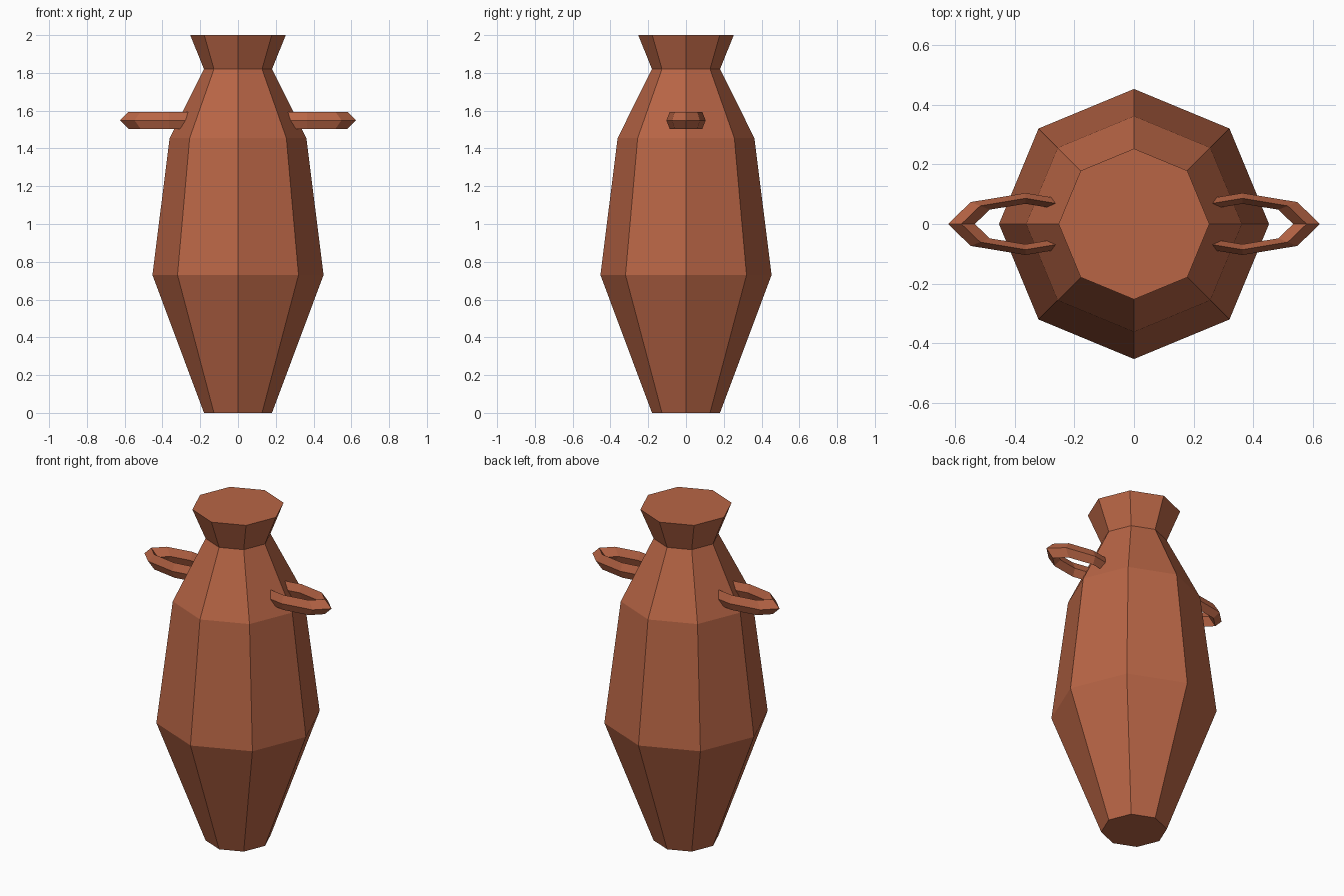
import bpy, bmesh, math

if "Cube" in bpy.data.objects:
    bpy.data.objects.remove(bpy.data.objects["Cube"])

SIDES = 8
clay = bpy.data.materials.new("terracotta")
clay.diffuse_color = (0.48, 0.13, 0.06, 1)
clay.use_nodes = True
clay.node_tree.nodes["Principled BSDF"].inputs["Base Color"].default_value = clay.diffuse_color


def add_object(name, bm):
    bmesh.ops.recalc_face_normals(bm, faces=bm.faces)
    mesh = bpy.data.meshes.new(name)
    bm.to_mesh(mesh)
    bm.free()
    mesh.materials.append(clay)
    obj = bpy.data.objects.new(name, mesh)
    bpy.context.collection.objects.link(obj)
    return obj


def bridge(bm, a, b):
    n = len(a)
    for i in range(n):
        j = (i + 1) % n
        bm.faces.new((a[i], a[j], b[j], b[i]))


# Jar body: octagonal lathe, closed at both ends
profile = [(0.18, 0), (0.453, 0.73), (0.362, 1.455), (0.18, 1.82), (0.253, 2.0)]
bm = bmesh.new()
rings = [[bm.verts.new((r * math.cos(i * math.tau / SIDES),
                        r * math.sin(i * math.tau / SIDES), z))
          for i in range(SIDES)] for r, z in profile]
for a, b in zip(rings, rings[1:]):
    bridge(bm, a, b)
bm.faces.new(rings[0])
bm.faces.new(rings[-1])
add_object("jar_body", bm)


# Handles: flattened low-poly rings sunk into the shoulder
def handle(name, side, major=0.215, minor=0.045, squash=0.4):
    bm = bmesh.new()
    loops = []
    for i in range(8):
        t = i * math.tau / 8
        loops.append([])
        for k in range(4):
            p = k * math.tau / 4
            r = major + minor * math.cos(p)
            loops[-1].append(bm.verts.new((r * math.cos(t), squash * r * math.sin(t),
                                           minor * math.sin(p))))
    for i in range(8):
        bridge(bm, loops[i], loops[(i + 1) % 8])
    add_object(name, bm).location = (side * 0.364, 0, 1.549)


handle("right_handle", 1)
handle("left_handle", -1)
